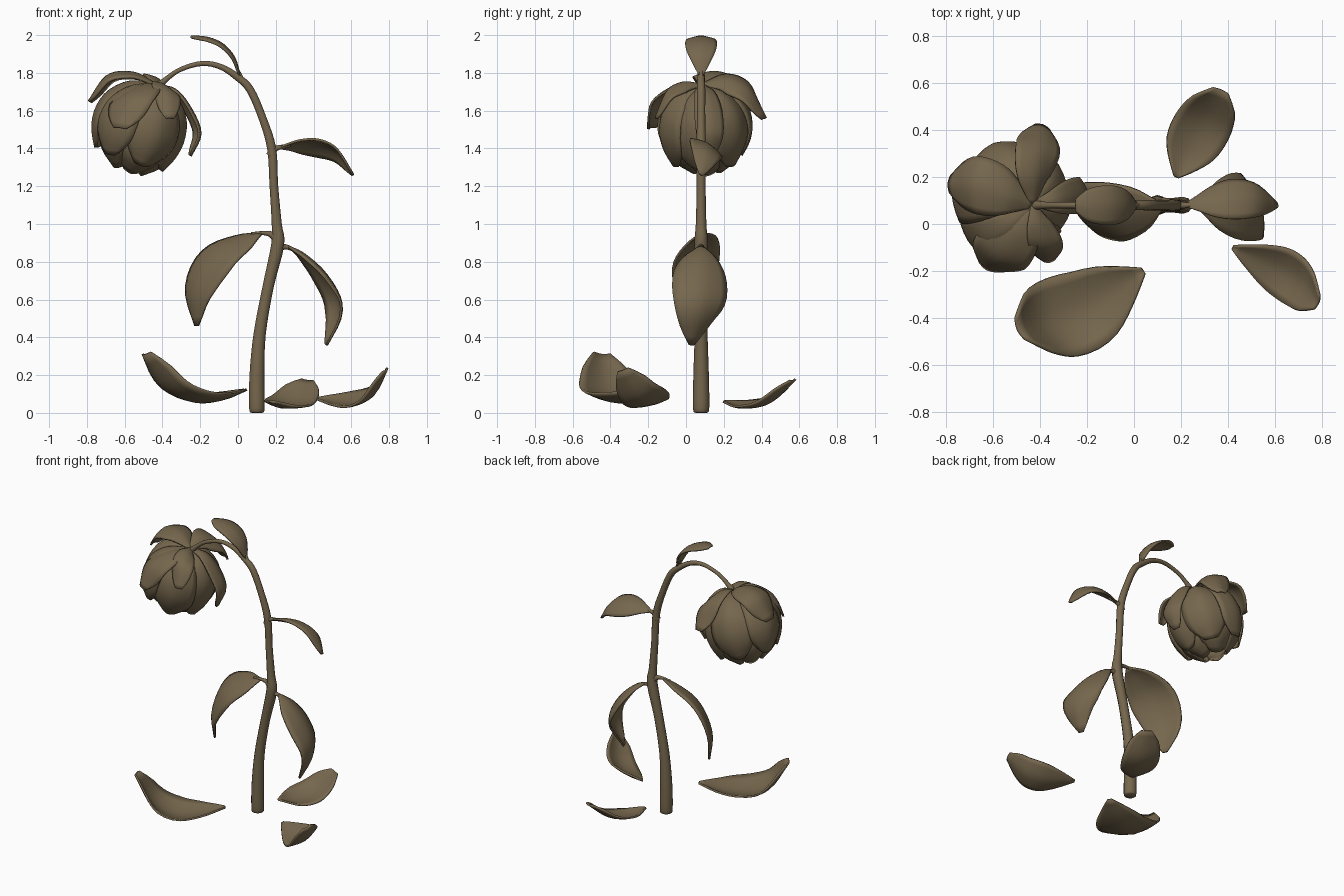
import bpy, math
from mathutils import Vector as V

if "Cube" in bpy.data.objects:
    bpy.data.objects.remove(bpy.data.objects["Cube"])

mat = bpy.data.materials.new("withered brown")
mat.diffuse_color = (0.18, 0.135, 0.075, 1)
mat.use_nodes = True
mat.node_tree.nodes["Principled BSDF"].inputs["Base Color"].default_value = mat.diffuse_color


def spline(pts, n):
    """Catmull-Rom samples through points of any dimension."""
    pts = [V(p) for p in pts]
    ext = [pts[0] * 2 - pts[1]] + pts + [pts[-1] * 2 - pts[-2]]
    out = []
    for i in range(n + 1):
        u = i / n * (len(pts) - 1)
        k = min(int(u), len(pts) - 2)
        f = u - k
        a, b, c, d = ext[k:k + 4]
        out.append(0.5 * (2 * b + (c - a) * f + (2 * a - 5 * b + 4 * c - d) * f * f
                          + (3 * b - a - 3 * c + d) * f ** 3))
    return out


def finish(name, me):
    ob = bpy.data.objects.new(name, me)
    bpy.context.collection.objects.link(ob)
    me.materials.append(mat)
    me.polygons.foreach_set("use_smooth", [True] * len(me.polygons))
    return ob


def tube(name, pts, n=24, sides=10):
    """Round stalk through (x, y, z, radius) points, lying in the x-z plane."""
    rows = spline(pts, n)
    verts, faces = [], []
    for i, r in enumerate(rows):
        t = (rows[min(i + 1, n)].xyz - rows[max(i - 1, 0)].xyz).normalized()
        a = V((0, 1, 0))
        b = t.cross(a).normalized()
        a = b.cross(t)
        for j in range(sides):
            q = math.tau * j / sides
            verts.append(r.xyz + r.w * (a * math.cos(q) - b * math.sin(q)))
    for i in range(n):
        for j in range(sides):
            k = (j + 1) % sides
            faces.append((i * sides + j, i * sides + k, (i + 1) * sides + k, (i + 1) * sides + j))
    faces += [tuple(range(sides))[::-1], tuple(range(n * sides, (n + 1) * sides))]
    me = bpy.data.meshes.new(name)
    me.from_pydata(verts, [], faces)
    return finish(name, me)


POINTED = [.08, .38, .7, .92, 1, .96, .82, .54, .1]
BLUNT = [.08, .42, .7, .9, .99, 1, .94, .76, .28]
PETAL = [.12, .4, .68, .88, .98, 1, .95, .76, .3]


def leaf(name, pts, width, side, out, cup, shape, thick=0.012):
    """Cupped blade along a midline; the edges bend away from 'out'."""
    n, cols = 16, 8
    mid = spline(pts, n)
    prof = spline([(w, 0, 0) for w in shape], n)
    tang = [(mid[min(i + 1, n)] - mid[max(i - 1, 0)]).normalized() for i in range(n + 1)]
    side = V(side).normalized()
    sign = 1 if tang[n // 2].cross(side).dot(V(out)) > 0 else -1
    verts, faces = [], []
    for i in range(n + 1):
        s = (side - tang[i] * side.dot(tang[i])).normalized()
        nor = tang[i].cross(s) * sign
        h = max(prof[i].x, .03) * width / 2
        for j in range(cols + 1):
            f = 2 * j / cols - 1
            verts.append(mid[i] + s * f * h - nor * cup * h * abs(f) ** 1.6)
    for i in range(n):
        for j in range(cols):
            a = i * (cols + 1) + j
            faces.append((a, a + 1, a + cols + 2, a + cols + 1))
    me = bpy.data.meshes.new(name)
    me.from_pydata(verts, [], faces)
    ob = finish(name, me)
    m = ob.modifiers.new("thickness", 'SOLIDIFY')
    m.thickness, m.offset = thick, 0
    return ob


# Drooping stem
Y = 0.08
tube("stem", [(x, Y, z, r) for x, z, r in [
    (.10, 0, .03), (.10, .025, .043), (.10, .2, .041), (.115, .42, .034), (.16, .67, .031),
    (.21, .89, .036), (.205, 1.0, .028), (.19, 1.2, .024), (.178, 1.4, .025), (.13, 1.56, .022),
    (.065, 1.71, .022), (0, 1.775, .02), (-.09, 1.832, .016), (-.19, 1.85, .014),
    (-.30, 1.82, .013), (-.37, 1.775, .014), (-.43, 1.72, .022)]], 64)

# Leaf stalks
for name, p in {
    "top": [(.02, 1.75, .016), (.01, 1.79, .011), (-.01, 1.83, .006)],
    "upper_right": [(.17, 1.36, .024), (.2, 1.4, .015), (.28, 1.415, .007)],
    "lower_right": [(.2, .86, .028), (.25, .88, .014), (.32, .85, .007)],
    "lower_left": [(.21, .92, .028), (.16, .95, .014), (.07, .95, .007)],
}.items():
    tube(name + "_stalk", [(x, Y, z, r) for x, z, r in p], 8, 8)

# Leaves on the stem
leaf("top_leaf", [(.01, Y, 1.78), (-.02, Y, 1.88), (-.08, Y, 1.95), (-.16, Y, 1.985), (-.25, Y, 1.993)],
     .165, (0, 1, 0), (.5, 0, 1), .2, BLUNT)
leaf("upper_right_leaf", [(.22, Y, 1.405), (.32, .1, 1.425), (.43, .115, 1.42), (.53, .11, 1.375), (.61, .08, 1.26)],
     .19, (0, .82, -.45), (.3, .4, 1), .25, POINTED)
leaf("lower_right_leaf", [(.27, Y, .88), (.35, Y, .84), (.45, Y, .75), (.53, .08, .62), (.535, .06, .5), (.47, .03, .36)],
     .295, (-.3, .95, .08), (1, 0, .5), .3, POINTED)
leaf("lower_left_leaf", [(.12, Y, .95), (.04, .06, .925), (-.09, .04, .86), (-.18, .035, .76), (-.23, .035, .62), (-.22, .05, .46)],
     .305, (-.55, .8, .25), (-1, -.3, .5), .2, POINTED)

# Fallen leaves
leaf("fallen_leaf_left", [(.04, -.2, .12), (-.09, -.285, .07), (-.23, -.375, .06), (-.38, -.42, .13), (-.495, -.45, .31)],
     .355, (.45, -.85, 0), (0, 0, -1), .28, BLUNT)
leaf("fallen_leaf_back", [(.18, .2, .06), (.23, .31, .03), (.3, .44, .055), (.37, .57, .17)],
     .25, (.88, -.42, -.15), (0, 0, -1), .2, BLUNT)
leaf("fallen_leaf_right", [(.42, -.1, .075), (.54, -.15, .055), (.64, -.2, .055), (.72, -.26, .1), (.785, -.335, .225)],
     .23, (.4, .8, .4), (0, 0, -1), .25, BLUNT)

# Flower head: cupped petals around a tilted axis
P = V((-.43, .085, 1.735))
axis = V((-.32, .06, -.94)).normalized()
u = V((0, 1, 0)).cross(axis).normalized()
w = axis.cross(u)


def ring(name, angles, scale, profile, width):
    for k, deg in enumerate(angles):
        q = math.radians(deg)
        rad = u * math.cos(q) + w * math.sin(q)
        grow = scale * (1 - .08 * rad.x)   # fuller on the far side of the stem
        leaf(f"{name}_{k + 1}", [P + rad * r * grow + axis * h for r, h in profile],
             width, axis.cross(rad), rad, .42, PETAL)


ring("outer_petal", [10, 70, 130, 190, 250, 310], 1.03,
     [(.015, .0), (.13, .03), (.215, .12), (.243, .23), (.228, .33), (.185, .42)], .27)
ring("inner_petal", [40, 112, 184, 256, 328], .87,
     [(.015, .01), (.13, .06), (.22, .16), (.24, .28), (.2, .4), (.09, .48)], .27)

# Loose petals curling away from the head: points, width, sideways direction
for name, pts, width, side in [
    ("back", [(-.42, .21, 1.765), (-.4, .33, 1.71), (-.39, .42, 1.56)], .2, (.8, 0, -.55)),
    ("front", [(-.5, -.03, 1.735), (-.58, -.14, 1.66), (-.63, -.19, 1.51)], .25, (.9, -.45, .1)),
    ("front_right", [(-.4, -.01, 1.74), (-.37, -.1, 1.69), (-.36, -.16, 1.56)], .14, (.9, 0, -.4)),
    ("right", [(-.33, .1, 1.71), (-.25, .12, 1.61), (-.2, .13, 1.48), (-.25, .13, 1.36)], .15, (-.2, 1, 0)),
    ("left", [(-.55, .13, 1.8), (-.69, .17, 1.785), (-.79, .17, 1.65)], .24, (.1, 1, 0)),
]:
    pts = [P] + [V(p) for p in pts]
    d = pts[-1] - P
    d.z = 0
    leaf(name + "_loose_petal", pts, width, side, d.normalized() + V((0, 0, 1)), .3, PETAL)
